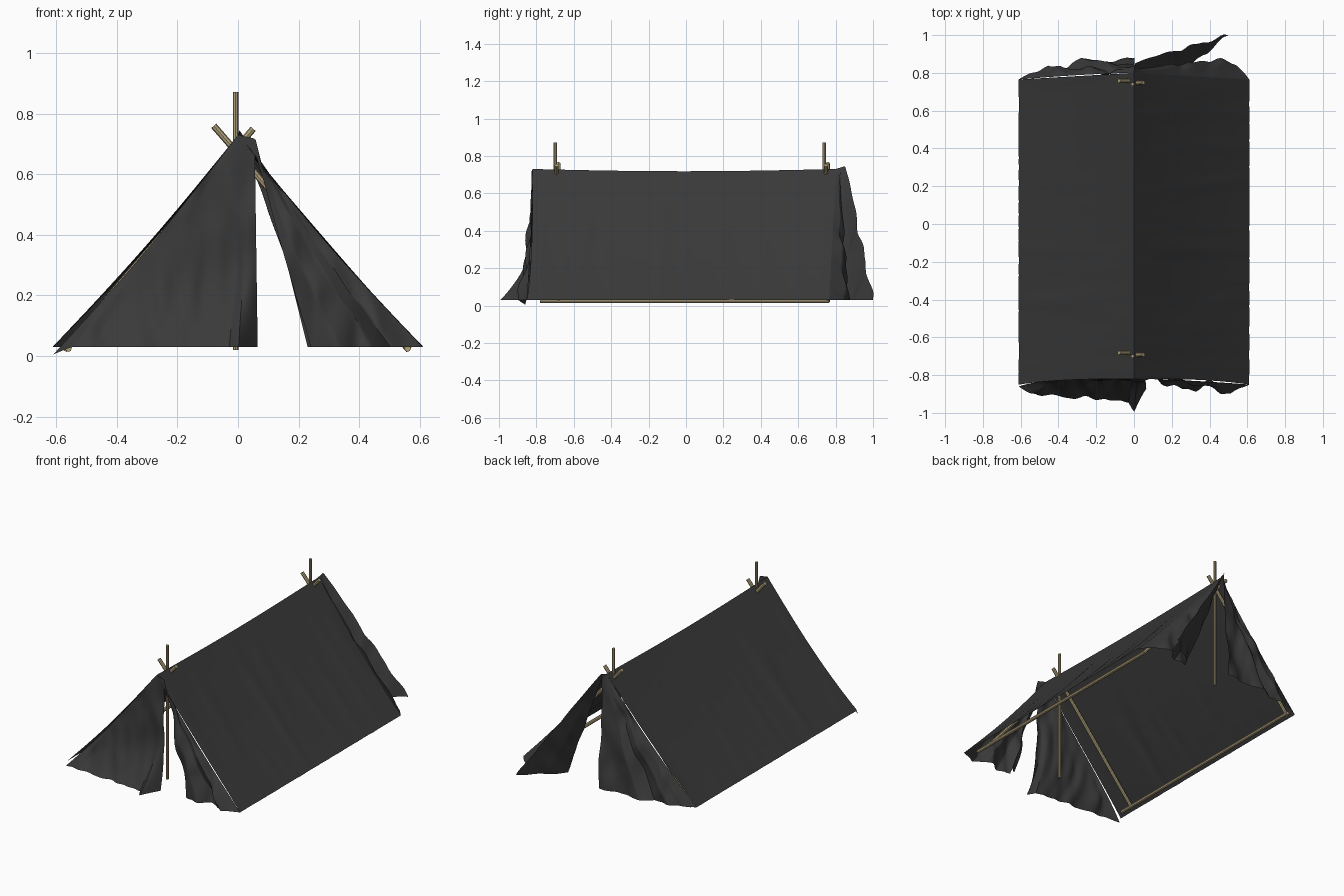
import bpy
import bmesh
import math
from mathutils import Vector, noise

old = bpy.data.objects.get("Cube")
if old:
    bpy.data.objects.remove(old, do_unlink=True)


def material(name, colour):
    m = bpy.data.materials.new(name)
    m.use_nodes = True
    m.diffuse_color = (*colour, 1)
    m.node_tree.nodes["Principled BSDF"].inputs["Base Color"].default_value = (*colour, 1)
    return m


CANVAS = material("charcoal canvas", (0.042, 0.042, 0.042))
WOOD = material("pale bamboo", (0.44, 0.36, 0.2))
HALF, RIDGE, HEM = 0.61, 0.73, 0.03


def finish(bm, name, mat):
    mesh = bpy.data.meshes.new(name)
    bm.to_mesh(mesh)
    bm.free()
    ob = bpy.data.objects.new(name, mesh)
    bpy.context.collection.objects.link(ob)
    mesh.materials.append(mat)
    bpy.ops.object.select_all(action='DESELECT')
    ob.select_set(True)
    bpy.context.view_layer.objects.active = ob
    bpy.ops.object.shade_smooth_by_angle(angle=math.radians(40))
    return ob


def sheet(name, point, nu, nv):
    """Cloth grid from a function of two parameters in 0..1."""
    bm = bmesh.new()
    rows = [[bm.verts.new(point(i / nu, j / nv)) for i in range(nu + 1)]
            for j in range(nv + 1)]
    for a, b in zip(rows, rows[1:]):
        for i in range(nu):
            bm.faces.new((a[i], a[i + 1], b[i + 1], b[i]))
    bmesh.ops.remove_doubles(bm, verts=bm.verts, dist=1e-5)
    bmesh.ops.recalc_face_normals(bm, faces=bm.faces)
    return finish(bm, name, CANVAS)


def along(path, u):
    """Point at fraction u of a polyline, by length."""
    pts = [Vector(p) for p in path]
    lengths = [(b - a).length for a, b in zip(pts, pts[1:])]
    d = u * sum(lengths)
    for a, b, l in zip(pts, pts[1:], lengths):
        if d <= l:
            return a.lerp(b, d / l)
        d -= l
    return pts[-1]


def slope_sag(v):
    return 0.02 * math.sin(math.pi * v)


# Roof: two sagging slopes with drag folds toward the hem
def roof(u, v):
    s = 2 * u - 1
    a = abs(s)
    front = -0.82 - 0.03 * a ** 3
    back = 0.80 - 0.035 * a
    y = front + (back - front) * v
    dip = 0.012 * (1 - a) * math.sin(math.pi * v)
    fold = noise.noise(Vector((s * 1.2, y * 11, 3))) * 0.014 * a * (1.15 - a)
    x = s * HALF + math.copysign(fold, s) * (a > 0)
    z = RIDGE - (RIDGE - HEM) * a - slope_sag(a) - dip + fold
    return Vector((x, y, z))


sheet("roof_canvas", roof, 48, 70)


# End flaps: cloth hung from the peak, hinged on the roof edge
def flap(name, top, bottom, power, wrinkle):
    top_a, top_b = Vector(top[0]), Vector(top[1])

    def point(u, v):
        t, b = top_a.lerp(top_b, u), along(bottom, u)
        p = t.lerp(b, v)
        p.y = t.y + (b.y - t.y) * v ** power
        p.z -= slope_sag(v) * (1 - u)
        free = min(1, u * 6) * min(1, v * 3)
        p.y += noise.noise(Vector((p.x * 14, p.z * 5, power * 7))) * wrinkle * free
        p.x += noise.noise(Vector((p.x * 9, p.z * 8, 9))) * 0.012 * free * (1 - u)
        return p

    return sheet(name, point, 60, 36)


flap("front_right_flap", [(0, -0.82, 0.73), (0.055, -0.825, 0.718)],
     [(-0.61, -0.86, 0.005), (-0.55, -0.90, HEM), (-0.3, -0.92, HEM),
      (-0.03, -0.935, HEM), (0, -0.99, HEM), (0.065, -0.87, HEM)], 5, 0.025)
flap("front_left_flap", [(0, -0.82, 0.73), (0.058, -0.825, 0.715)],
     [(0.61, -0.85, HEM), (0.51, -0.90, HEM), (0.44, -0.85, HEM),
      (0.33, -0.88, HEM), (0.24, -0.85, HEM), (0.27, -0.79, HEM),
      (0.23, -0.83, HEM)], 1.6, 0.035)
flap("back_right_flap", [(0, 0.80, 0.73), (0.005, 0.84, 0.735)],
     [(-0.61, 0.765, HEM), (-0.54, 0.81, HEM), (-0.45, 0.845, HEM),
      (-0.36, 0.81, HEM), (-0.28, 0.88, HEM), (-0.1, 0.86, HEM),
      (0, 0.88, HEM)], 1.5, 0.03)
flap("back_left_flap", [(0, 0.80, 0.73), (0.005, 0.85, 0.745)],
     [(0.61, 0.765, HEM), (0.54, 0.85, HEM), (0.43, 0.87, HEM),
      (0.36, 0.80, HEM), (0.27, 0.80, HEM), (0.36, 0.89, HEM),
      (0.5, 0.995, HEM)], 0.85, 0.02)


# Bamboo frame
def pole(name, a, b, r):
    a, b = Vector(a), Vector(b)
    bm = bmesh.new()
    bmesh.ops.create_cone(bm, cap_ends=True, segments=8, radius1=r, radius2=r,
                          depth=(b - a).length)
    ob = finish(bm, name, WOOD)
    ob.location = (a + b) / 2
    ob.rotation_mode = 'QUATERNION'
    ob.rotation_quaternion = (b - a).to_track_quat('Z', 'Y')


for end, y in (("front", -0.70), ("back", 0.74)):
    pole(end + "_upright_pole", (-0.008, y, 0.02), (-0.008, y, 0.872), 0.009)
    pole(end + "_left_leg", (0.565, y + 0.018, 0.02), (-0.08, y + 0.018, 0.76), 0.011)
    pole(end + "_right_leg", (-0.575, y - 0.002, 0.02), (0.05, y + 0.008, 0.75), 0.011)
for side, x in (("left", 0.56), ("right", -0.56)):
    pole(side + "_base_pole", (x, -0.78, 0.025), (x, 0.76, 0.025), 0.011)
